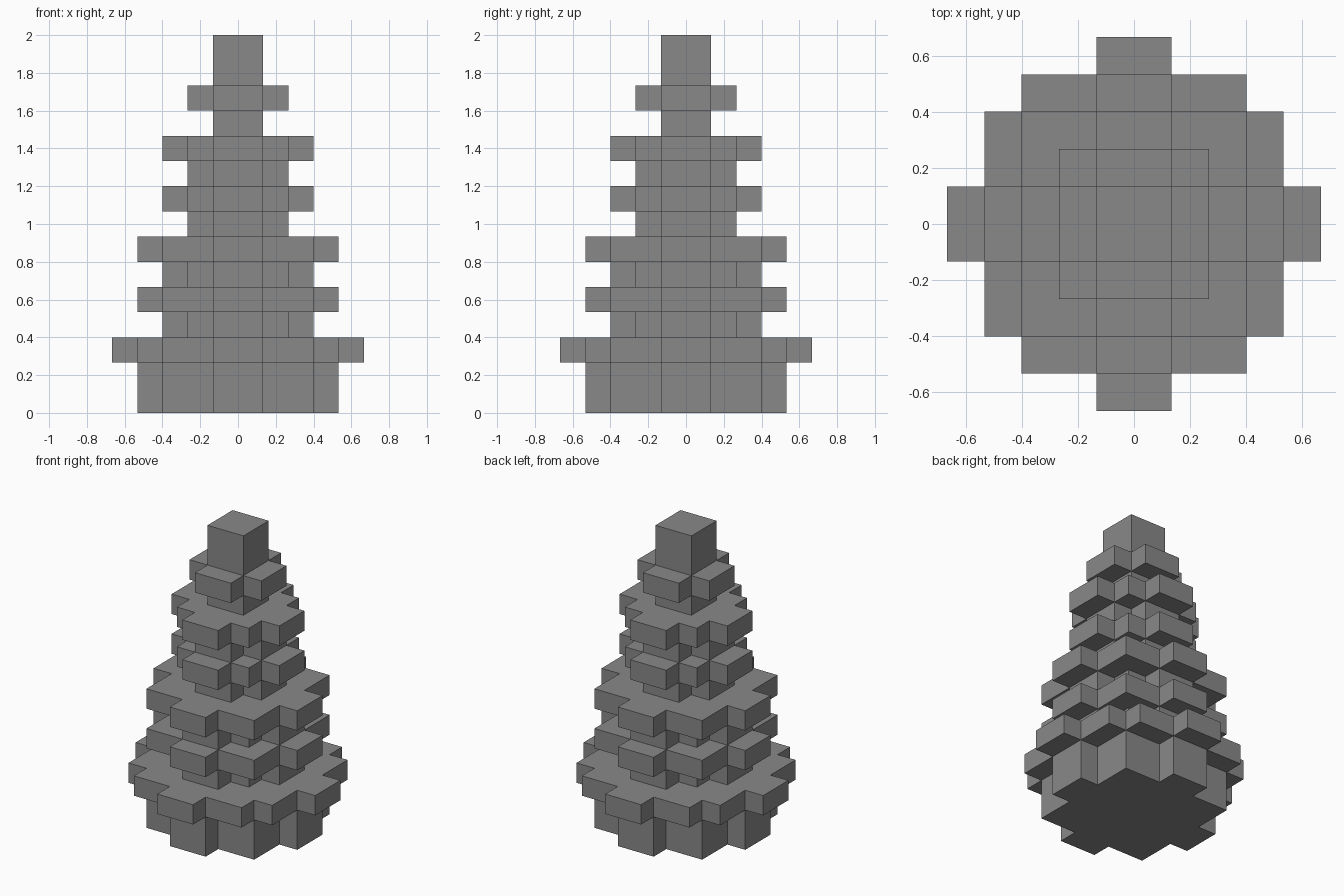
import bpy
import bmesh

# Remove the default object
cube = bpy.data.objects.get("Cube")
if cube:
    bpy.data.objects.remove(cube, do_unlink=True)

U = 2 / 15  # size of one block

grey = bpy.data.materials.new("mid_grey")
grey.use_nodes = True
colour = (0.25, 0.25, 0.25, 1)
grey.diffuse_color = colour
grey.node_tree.nodes["Principled BSDF"].inputs["Base Color"].default_value = colour

# Stepped outlines: outer corners of one quarter, in blocks
SQUARE = [(1, 1)]
SMALL_CROSS = [(2, 1), (1, 2)]
SMALL_ROUND = [(3, 1), (2, 2), (1, 3)]
WIDE_ROUND = [(4, 1), (3, 3), (1, 4)]
WIDEST_ROUND = [(5, 1), (4, 3), (3, 4), (1, 5)]


def outline(corners):
    """Full stepped outline from one quarter, turned four times."""
    quarter = [corners[0]]
    for a, b in zip(corners, corners[1:]):
        quarter += [(b[0], a[1]), b]
    points = []
    for _ in range(4):
        points += quarter
        quarter = [(-y, x) for x, y in quarter]
    return points


def tier(name, corners, z, height):
    """A flat-sided prism with a stepped outline."""
    bm = bmesh.new()
    base = bm.faces.new([bm.verts.new((x * U, y * U, z * U))
                         for x, y in outline(corners)])
    grown = bmesh.ops.extrude_face_region(bm, geom=[base], use_keep_orig=True)
    top = [v for v in grown["geom"] if isinstance(v, bmesh.types.BMVert)]
    bmesh.ops.translate(bm, verts=top, vec=(0, 0, height * U))
    bmesh.ops.recalc_face_normals(bm, faces=bm.faces)
    mesh = bpy.data.meshes.new(name)
    bm.to_mesh(mesh)
    bm.free()
    mesh.materials.append(grey)
    bpy.context.collection.objects.link(bpy.data.objects.new(name, mesh))


# Tiers stacked from the ground up: name, outline, height in blocks
tiers = [
    ("base", WIDE_ROUND, 2),
    ("lowest_ledge", WIDEST_ROUND, 1),
    ("lower_neck", SMALL_ROUND, 1),
    ("lower_ledge", WIDE_ROUND, 1),
    ("lower_middle_neck", SMALL_ROUND, 1),
    ("lower_middle_ledge", WIDE_ROUND, 1),
    ("middle_neck", SMALL_CROSS, 1),
    ("middle_ledge", SMALL_ROUND, 1),
    ("upper_middle_neck", SMALL_CROSS, 1),
    ("upper_ledge", SMALL_ROUND, 1),
    ("upper_neck", SQUARE, 1),
    ("top_ledge", SMALL_CROSS, 1),
    ("tip", SQUARE, 2),
]
z = 0
for name, corners, height in tiers:
    tier(name, corners, z, height)
    z += height
